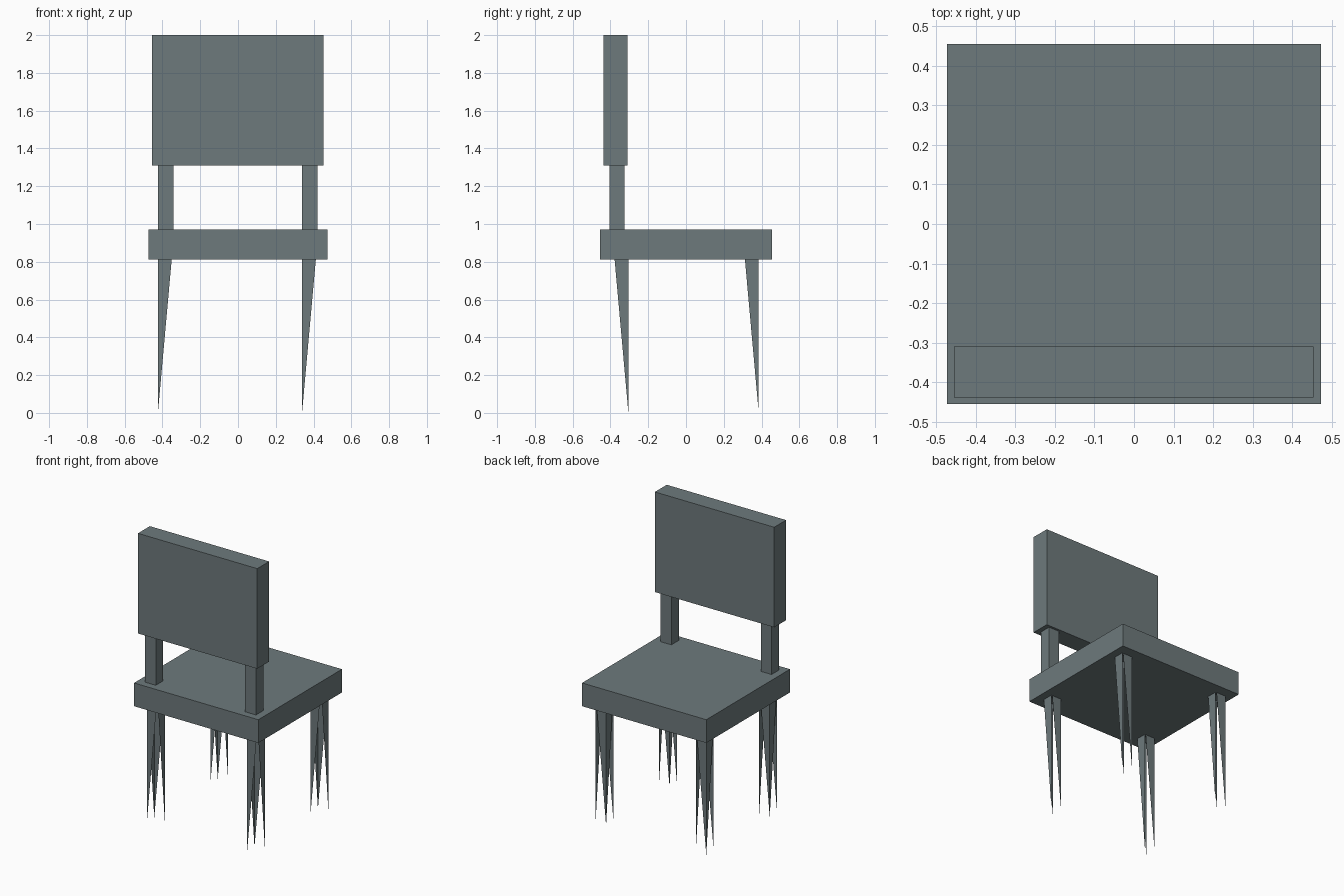
import bpy
import bmesh

if "Cube" in bpy.data.objects:
    bpy.data.objects.remove(bpy.data.objects["Cube"])

# Dark slate colour shared by every part
slate = bpy.data.materials.new("slate")
slate.diffuse_color = (0.155, 0.194, 0.202, 1)
slate.use_nodes = True
slate.node_tree.nodes["Principled BSDF"].inputs["Base Color"].default_value = slate.diffuse_color


def finish(name, bm):
    mesh = bpy.data.meshes.new(name)
    bm.to_mesh(mesh)
    bm.free()
    mesh.materials.append(slate)
    obj = bpy.data.objects.new(name, mesh)
    bpy.context.collection.objects.link(obj)


def box(name, x, y, z):
    """Closed box from (min, max) ranges on each axis."""
    bm = bmesh.new()
    bmesh.ops.create_cube(bm, size=1)
    for v in bm.verts:
        v.co = [sum(r) / 2 + c * (r[1] - r[0]) for c, r in zip(v.co, (x, y, z))]
    finish(name, bm)


def spiked_leg(name, x, y, top, w=0.08):
    """Open square leg whose four sides are each a single tapering triangle."""
    bm = bmesh.new()
    corners = [(x, y), (x + w, y), (x + w, y + w), (x, y + w)]
    tops = [bm.verts.new((*c, top)) for c in corners]
    tips = {i: bm.verts.new((*corners[i], 0)) for i in (0, 2, 3)}
    # Tip corner used by the -y, +x, +y and -x sides in turn
    for i, tip in enumerate((0, 2, 3, 3)):
        bm.faces.new((tips[tip], tops[(i + 1) % 4], tops[i]))
    finish(name, bm)


# Seat and backrest
box("seat", (-0.473, 0.473), (-0.455, 0.455), (0.812, 0.972))
box("backrest", (-0.455, 0.453), (-0.438, -0.309), (1.311, 2.0))

# Backrest posts and legs on both sides
for side, x in (("left", -0.424), ("right", 0.339)):
    box(f"{side}_back_post", (x, x + 0.082), (-0.406, -0.325), (0.95, 1.34))
    spiked_leg(f"{side}_back_leg", x, -0.385, 0.89)
    spiked_leg(f"{side}_front_leg", x, 0.305, 0.89)
